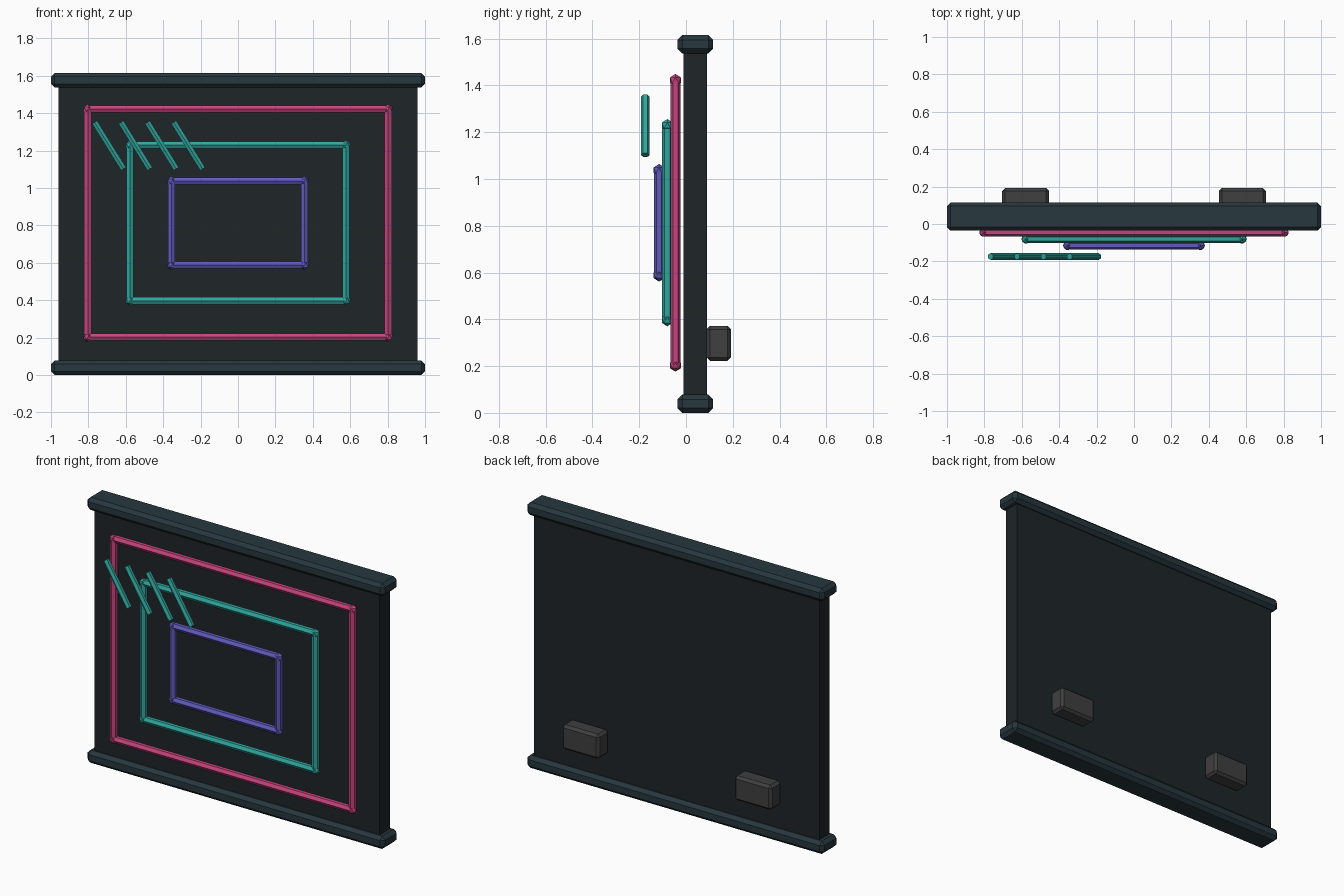
import bpy
from math import atan2, hypot

if "Cube" in bpy.data.objects:
    bpy.data.objects.remove(bpy.data.objects["Cube"])


def material(name, rgb):
    m = bpy.data.materials.new(name)
    m.diffuse_color = (*rgb, 1)
    m.use_nodes = True
    m.node_tree.nodes["Principled BSDF"].inputs["Base Color"].default_value = m.diffuse_color
    return m


PANEL = material("dark_panel", (0.013, 0.018, 0.021))
RAIL = material("dark_slate", (0.02, 0.038, 0.048))
GREY = material("charcoal", (0.05, 0.05, 0.052))
PINK = material("pink_neon", (0.56, 0.06, 0.21))
TEAL = material("teal_neon", (0.03, 0.38, 0.34))
VIOLET = material("violet_neon", (0.12, 0.105, 0.5))


def finish(name, mat):
    ob = bpy.context.object
    ob.name = name
    ob.data.materials.append(mat)
    return ob


def box(name, centre, size, mat, bevel=0):
    bpy.ops.mesh.primitive_cube_add(size=1, location=centre)
    ob = finish(name, mat)
    for v in ob.data.vertices:
        v.co = [c * s for c, s in zip(v.co, size)]
    if bevel:
        mod = ob.modifiers.new("chamfer", 'BEVEL')
        mod.width = bevel
        mod.segments = 1


def tube(name, a, b, y, radius, mat):
    # six-sided tube between two (x, z) points at depth y
    dx, dz = b[0] - a[0], b[1] - a[1]
    bpy.ops.mesh.primitive_cylinder_add(
        vertices=6, radius=radius, depth=hypot(dx, dz),
        location=((a[0] + b[0]) / 2, y, (a[1] + b[1]) / 2),
        rotation=(0, atan2(dx, dz), 0))
    finish(name, mat)


def neon_frame(name, half_x, z0, z1, y, mat):
    pts = [(-half_x, z0), (half_x, z0), (half_x, z1), (-half_x, z1)]
    for i, p in enumerate(pts):
        tube(f"{name}_tube_{i}", p, pts[(i + 1) % 4], y, 0.022, mat)
        bpy.ops.mesh.primitive_ico_sphere_add(
            subdivisions=1, radius=0.027, location=(p[0], y, p[1]))
        finish(f"{name}_corner_{i}", mat)


# main board and its two chamfered rails
box("board", (0, 0.04, 0.8075), (1.92, 0.10, 1.535), PANEL)
box("bottom_rail", (0, 0.04, 0.039), (2.0, 0.152, 0.078), RAIL, 0.02)
box("top_rail", (0, 0.04, 1.576), (2.0, 0.152, 0.078), RAIL, 0.02)

# mounting blocks on the back
for side, s in (("left", -1), ("right", 1)):
    box(f"{side}_back_block", (0.58 * s, 0.14, 0.297), (0.25, 0.104, 0.15), GREY, 0.015)

# nested neon frames, each stepped further forward
neon_frame("outer_frame", 0.803, 0.203, 1.422, -0.045, PINK)
neon_frame("middle_frame", 0.578, 0.397, 1.229, -0.08, TEAL)
neon_frame("inner_frame", 0.355, 0.588, 1.037, -0.115, VIOLET)

# slanted glint strokes floating in front
for i in range(4):
    x = -0.767 + 0.141 * i
    tube(f"glint_{i}", (x, 1.352), (x + 0.155, 1.102), -0.174, 0.018, TEAL)
